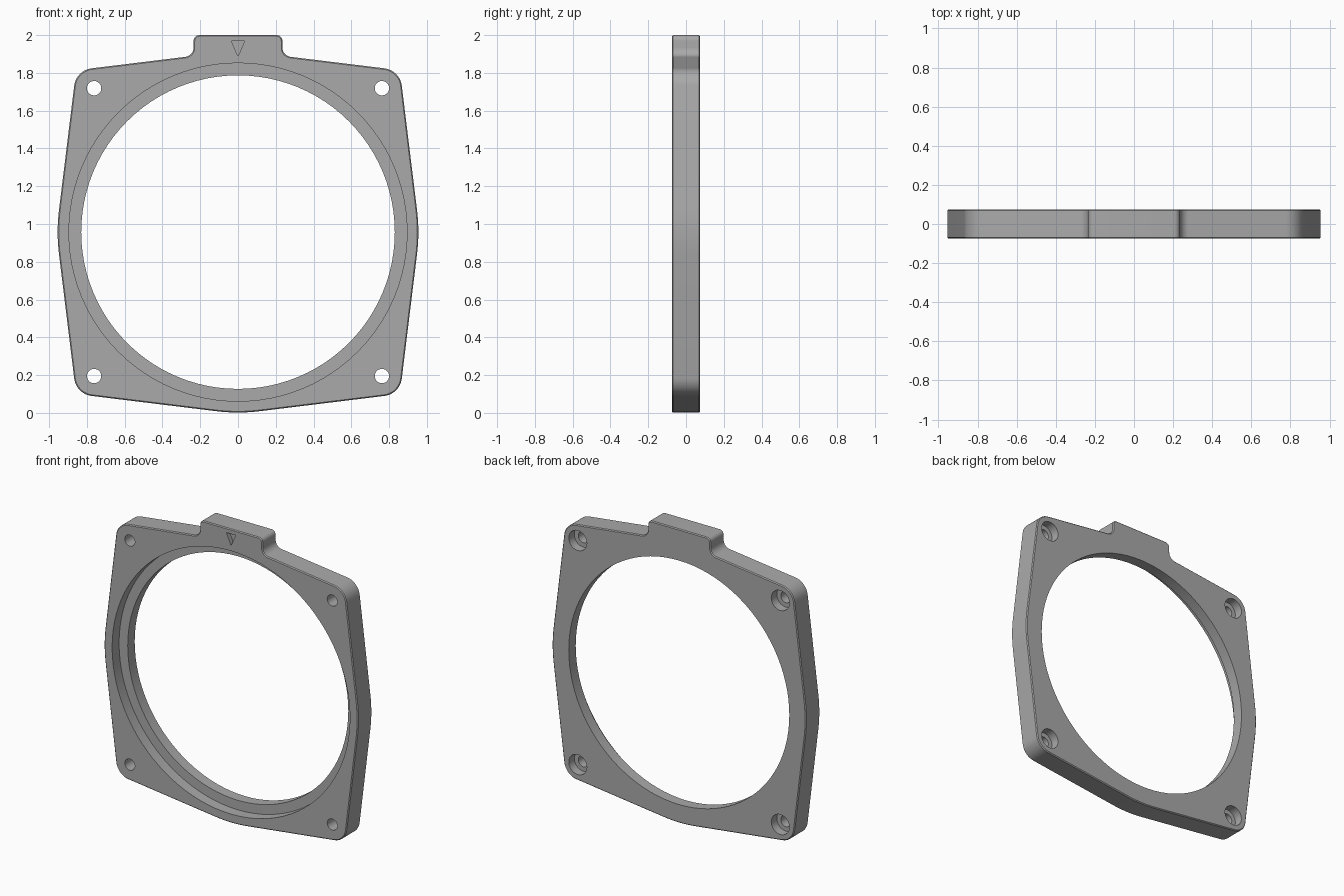
import bpy
import bmesh
from math import cos, sin, radians, pi

cube = bpy.data.objects.get("Cube")
if cube:
    bpy.data.objects.remove(cube, do_unlink=True)

MID = 0.957      # height of the bore centre
HALF = 0.075     # half thickness
HOLE = 0.762     # screw hole offset from the centre
RIM, CORNER, TILT = 0.955, 0.106, 7   # outline radii and edge slope

grey = bpy.data.materials.new("satin grey")
grey.use_nodes = True
colour = (0.4, 0.4, 0.4, 1)
grey.diffuse_color = colour
grey.node_tree.nodes["Principled BSDF"].inputs["Base Color"].default_value = colour


def arc(cx, cz, r, start, end, steps):
    angles = [radians(start + (end - start) * i / steps) for i in range(steps + 1)]
    return [(cx + r * cos(a), cz + r * sin(a)) for a in angles]


def prism(name, outline, y0, y1):
    """Extrude an x-z outline from y0 to y1."""
    bm = bmesh.new()
    face = bm.faces.new([bm.verts.new((x, y0, z)) for x, z in outline])
    new = bmesh.ops.extrude_face_region(bm, geom=[face])["geom"]
    moved = [v for v in new if isinstance(v, bmesh.types.BMVert)]
    bmesh.ops.translate(bm, verts=moved, vec=(0, y1 - y0, 0))
    bmesh.ops.recalc_face_normals(bm, faces=bm.faces)
    mesh = bpy.data.meshes.new(name)
    bm.to_mesh(mesh)
    bm.free()
    mesh.materials.append(grey)
    obj = bpy.data.objects.new(name, mesh)
    bpy.context.collection.objects.link(obj)
    return obj


def disc(name, x, z, r, y0, y1, sides):
    return prism(name, arc(x, z, r, 0, 360, sides)[:-1], y0, y1)


# Right half of the outline: tab, foot fillet, corners, side and bottom
tab, tab_r, foot_r = 0.235, 0.03, 0.05
foot_x = tab + foot_r
foot_z = (RIM + foot_r - foot_x * sin(radians(TILT))) / cos(radians(TILT))
half = arc(tab - tab_r, 2 - MID - tab_r, tab_r, 90, 0, 8)
half += arc(foot_x, foot_z, foot_r, 180, 270 - TILT, 10)
half += arc(HOLE, HOLE, CORNER, 90 - TILT, TILT, 14)
half += arc(0, 0, RIM, TILT, -TILT, 8)
half += arc(HOLE, -HOLE, CORNER, -TILT, TILT - 90, 14)
half += arc(0, 0, RIM, TILT - 90, -90, 4)
mirrored = [(-x, z) for x, z in reversed(half[:-1])]
outline = [(x, z + MID) for x, z in half + mirrored]

frame = prism("adapter_frame", outline, -HALF, HALF)

# Slightly eased outer edges
ease = frame.modifiers.new("eased_edges", "BEVEL")
ease.width = 0.006
ease.segments = 1
ease.limit_method = "ANGLE"
ease.angle_limit = radians(60)

# Stepped bore, wider at the front
out = HALF + 0.05
cutters = [
    disc("bore_cutter", 0, MID, 0.83, -out, out, 96),
    disc("recess_cutter", 0, MID, 0.895, -out, 0, 96),
]

# Screw holes with counterbores at the back
for sx in (-1, 1):
    for sz in (-1, 1):
        x, z = sx * HOLE, MID + sz * HOLE
        cutters.append(disc("screw_cutter", x, z, 0.038, -out, out, 32))
        cutters.append(disc("counterbore_cutter", x, z, 0.068, 0.015, out, 32))

# Engraved alignment triangle on the tab
triangle = [(-0.035, 1.968), (0.035, 1.968), (0, 1.888)]
cutters.append(prism("marker_cutter", triangle, -out, -HALF + 0.03))

for cutter in cutters:
    cutter.hide_render = True
    cut = frame.modifiers.new(cutter.name, "BOOLEAN")
    cut.operation = "DIFFERENCE"
    cut.solver = "EXACT"
    cut.object = cutter

# Bake the cuts, then remove the helpers
bpy.ops.object.select_all(action="DESELECT")
frame.select_set(True)
bpy.context.view_layer.objects.active = frame
for name in [m.name for m in frame.modifiers]:
    bpy.ops.object.modifier_apply(modifier=name)
for cutter in cutters:
    bpy.data.objects.remove(cutter, do_unlink=True)

bpy.ops.object.shade_smooth_by_angle(angle=radians(30))
